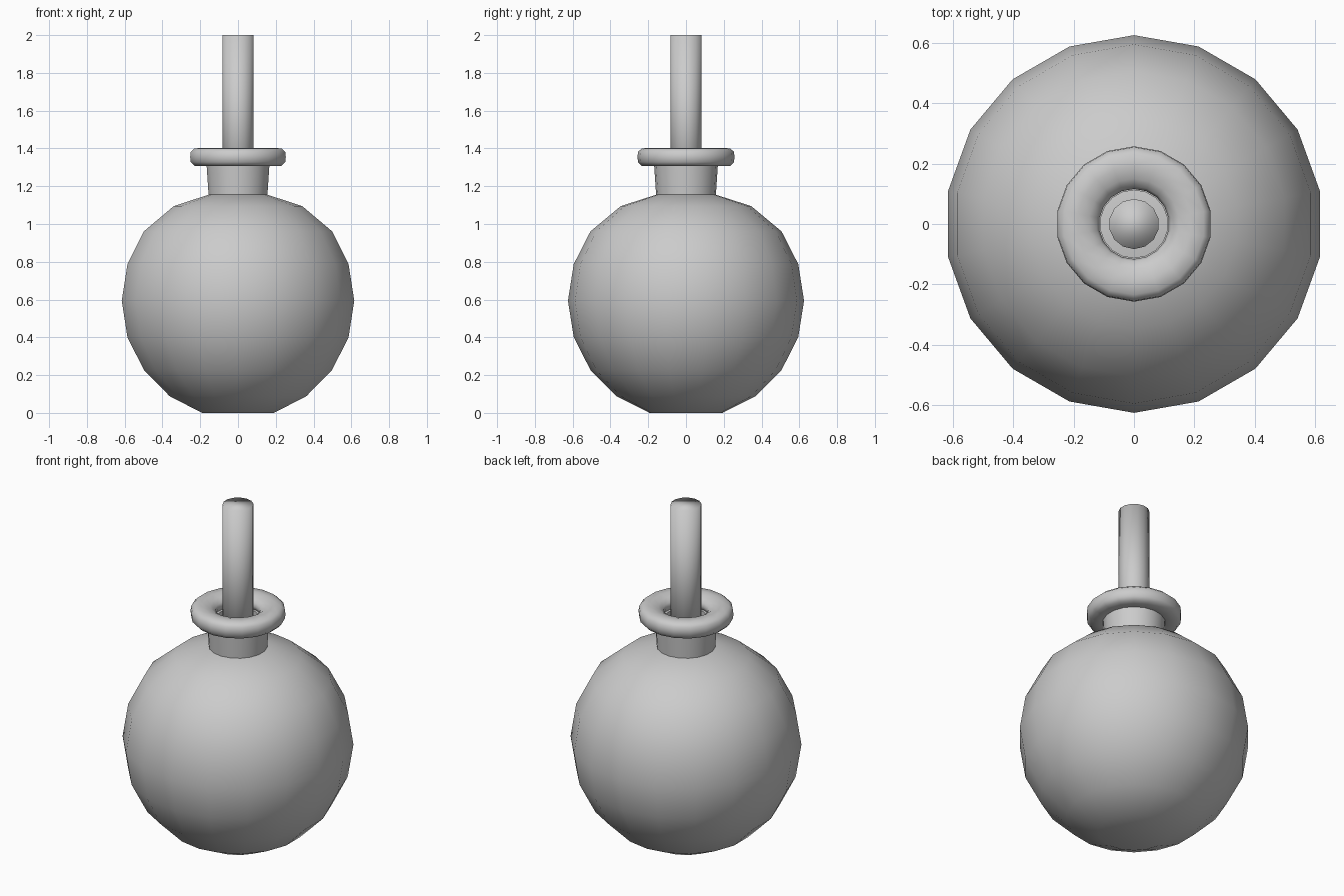
import bpy, bmesh, math

if "Cube" in bpy.data.objects:
    bpy.data.objects.remove(bpy.data.objects["Cube"], do_unlink=True)

grey = bpy.data.materials.new("plain grey")
grey.use_nodes = True
colour = (0.6, 0.6, 0.6, 1)
grey.diffuse_color = colour
grey.node_tree.nodes["Principled BSDF"].inputs["Base Color"].default_value = colour


def lathe(name, profile, sides, closed=False, sharp=None):
    """Spin (radius, z) points round z; open profiles get flat end caps."""
    bm = bmesh.new()
    rings = []
    for r, z in profile:
        ring = []
        for i in range(sides):
            a = math.pi / 2 + 2 * math.pi * i / sides
            ring.append(bm.verts.new((r * math.cos(a), r * math.sin(a), z)))
        rings.append(ring)
    pairs = list(zip(rings, rings[1:]))
    if closed:
        pairs.append((rings[-1], rings[0]))
    for low, high in pairs:
        for i in range(sides):
            j = (i + 1) % sides
            bm.faces.new((low[i], low[j], high[j], high[i]))
    if not closed:
        bm.faces.new(rings[0][::-1])
        bm.faces.new(rings[-1])
    bmesh.ops.recalc_face_normals(bm, faces=bm.faces)
    mesh = bpy.data.meshes.new(name)
    bm.to_mesh(mesh)
    bm.free()
    mesh.materials.append(grey)
    obj = bpy.data.objects.new(name, mesh)
    bpy.context.collection.objects.link(obj)
    bpy.ops.object.select_all(action='DESELECT')
    obj.select_set(True)
    bpy.context.view_layer.objects.active = obj
    if sharp:
        bpy.ops.object.shade_smooth_by_angle(angle=math.radians(sharp))
    else:
        bpy.ops.object.shade_smooth()
    return obj


# Round body: sphere rings every 18 degrees, flat base, slightly drawn-in top
R, CENTRE = 0.625, 0.594
body = [(R * math.cos(math.radians(a)), CENTRE + R * math.sin(math.radians(a)))
        for a in range(-72, 37, 18)]
body[0] = (body[0][0], 0.0)
body += [(0.345, 1.095), (0.158, 1.155)]
lathe("round_body", body, 18)

# Hollow neck, flaring a little towards the rim
lathe("neck", [(0.158, 1.15), (0.170, 1.33), (0.112, 1.33), (0.112, 1.15)],
      18, closed=True, sharp=40)

# Rounded ring around the mouth
ring = [(0.234, 1.308), (0.254, 1.328), (0.257, 1.355), (0.254, 1.382),
        (0.234, 1.400), (0.190, 1.403), (0.150, 1.393), (0.124, 1.375),
        (0.116, 1.355), (0.124, 1.332), (0.150, 1.312), (0.190, 1.306)]
lathe("mouth_ring", ring, 18, closed=True)

# Upright rod standing in the neck
lathe("rod", [(0.083, 1.10), (0.083, 2.0)], 14)
